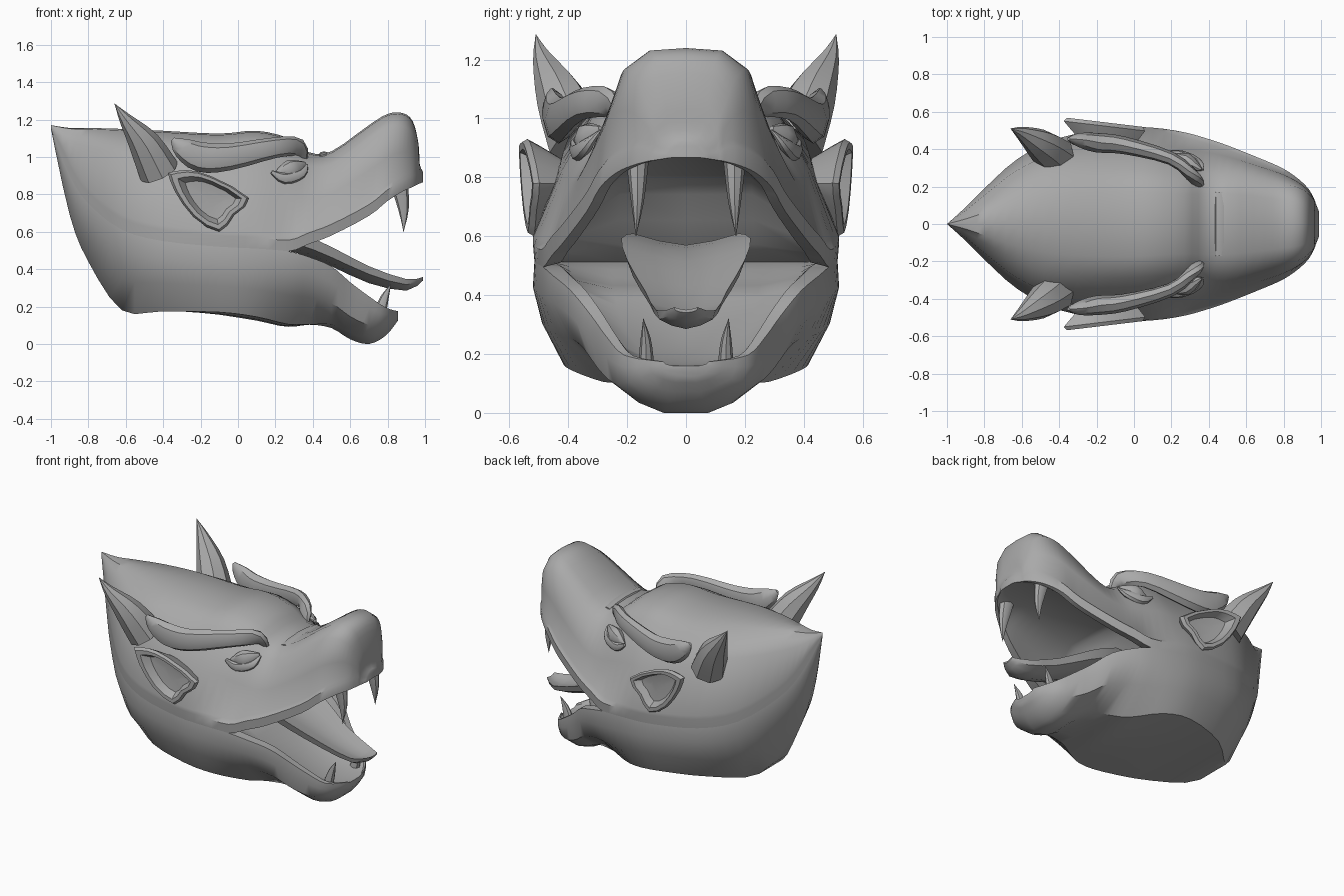
import bpy, bmesh, math
from mathutils import Vector

cube = bpy.data.objects.get("Cube")
if cube:
    bpy.data.objects.remove(cube, do_unlink=True)

grey = bpy.data.materials.new("stone grey")
grey.use_nodes = True
grey.diffuse_color = (0.4, 0.4, 0.4, 1)
bsdf = grey.node_tree.nodes["Principled BSDF"]
bsdf.inputs["Base Color"].default_value = grey.diffuse_color


def smooth_rows(rows, steps):
    """Catmull-Rom interpolation through rows of numbers."""
    out = []
    for i in range(len(rows) - 1):
        a, b, c, d = (rows[min(max(i + k, 0), len(rows) - 1)] for k in (-1, 0, 1, 2))
        for s in range(steps):
            t = s / steps
            out.append([0.5 * (2 * q + (r - p) * t + (2 * p - 5 * q + 4 * r - u) * t * t
                               + (3 * q - p - 3 * r + u) * t ** 3)
                        for p, q, r, u in zip(a, b, c, d)])
    return out + [list(rows[-1])]


def skin(name, rings, angle=40):
    """Join closed rings of points into one capped surface."""
    bm = bmesh.new()
    loops = [[bm.verts.new(p) for p in ring] for ring in rings]
    n = len(loops[0])
    for a, b in zip(loops, loops[1:]):
        for i in range(n):
            bm.faces.new((a[i], a[(i + 1) % n], b[(i + 1) % n], b[i]))
    bm.faces.new(loops[0])
    bm.faces.new(loops[-1])
    bmesh.ops.remove_doubles(bm, verts=bm.verts, dist=0.0005)
    bmesh.ops.recalc_face_normals(bm, faces=bm.faces)
    mesh = bpy.data.meshes.new(name)
    bm.to_mesh(mesh)
    bm.free()
    ob = bpy.data.objects.new(name, mesh)
    bpy.context.collection.objects.link(ob)
    mesh.materials.append(grey)
    bpy.ops.object.select_all(action='DESELECT')
    ob.select_set(True)
    bpy.context.view_layer.objects.active = ob
    bpy.ops.object.shade_smooth_by_angle(angle=math.radians(angle))


def mirrored(half, x):
    """Full ring from a half section that starts and ends on the centre line."""
    return [(x, y, z) for y, z in half] + [(x, -y, z) for y, z in half[-2:0:-1]]


def both_sides(name, rings, angle=40):
    for side, s in (("left", 1), ("right", -1)):
        skin(f"{side}_{name}", [[(p[0], p[1] * s, p[2]) for p in r] for r in rings], angle)


def tube(path, flat, sides=8):
    """Rings around a path of (x, y, z, radius); flat squashes them sideways."""
    pts = smooth_rows(path, 3)
    rings = []
    for i, p in enumerate(pts):
        d = Vector(pts[min(i + 1, len(pts) - 1)][:3]) - Vector(pts[max(i - 1, 0)][:3])
        d.normalize()
        side = Vector((0, 1, 0))
        side = (side - d * side.dot(d)).normalized()
        up = d.cross(side)
        r = max(p[3], 0.001)
        rings.append([Vector(p[:3]) + (side * math.cos(a) * flat + up * math.sin(a)) * r
                      for a in (2 * math.pi * k / sides for k in range(sides))])
    return rings


def clamp(v):
    return min(max(v, 0), 1)


def mouth_gap(x):
    """0 inside the closed head, 1 where the mouth is fully open."""
    return clamp((x - .05) / .2)


# Back of head, shared by both halves: x, top z, top width, width, mouth line z
back = [(-1, 1.17, 0, 0, 1.155), (-.9, 1.155, .045, .09, .9), (-.8, 1.155, .1, .19, .75),
        (-.62, 1.15, .2, .35, .61), (-.4, 1.14, .27, .46, .55), (-.1, 1.125, .29, .515, .52),
        (.1, 1.14, .28, .515, .51), (.27, 1.1, .265, .49, .495)]
# Snout: same columns
snout = [(.38, 1.025, .27, .46, .535), (.5, 1.03, .27, .42, .58), (.7, 1.17, .235, .34, .685),
         (.8, 1.23, .215, .295, .765), (.88, 1.235, .195, .24, .815), (.935, 1.19, .16, .185, .84),
         (.965, 1.07, .12, .13, .855), (.972, .96, .09, .11, .858), (.99, .92, .035, .065, .865)]


def upper_ring(x, zt, wt, w, zm):
    palate = .868 - .07 * ((.99 - x) / .72) ** 2
    rise = (palate - zm) * mouth_gap(x)
    zs = zm + (zt - zm) * (.5 + .25 * clamp(-2 * x))
    drop, lip = min(.07, (zt - zs) * .5), min(.06, (zs - zm) * .4)
    # The lip stands slightly proud of the snout wall
    groove = 1 - .06 * mouth_gap(x)
    return mirrored([(0, zt), (wt * .6, zt - drop * .12), (wt, zt - drop),
                     (.4 * wt + .6 * w, zs), (w * groove, zm + lip * 1.4), (w, zm + lip),
                     (w * .99, zm), (w * .87, zm + rise * .05), (w * .78, zm + rise * .6),
                     (w * .45, zm + rise), (0, zm + rise)], x)


skin("upper_head", [upper_ring(*r) for r in smooth_rows(back + snout, 3)], 45)

# Neck base under the back of the head: base width, base z
base = [(0, 1.15), (.005, .69), (.02, .44), (.12, .18), (.31, .175), (.41, .17), (.39, .145),
        (.28, .105)]
# Lower jaw: x, width, lip z, base width, base z
jaw = [(.38, .455, .465, .22, .105), (.5, .395, .415, .2, .085), (.6, .325, .33, .18, .025),
       (.7, .27, .255, .15, 0), (.79, .21, .195, .11, .045), (.855, .09, .175, .06, .125)]


def lower_ring(x, w, zm, yb, zb):
    floor = .16 + .26 * clamp((.855 - x) / .585) ** 1.7
    gap = mouth_gap(x)
    fall = (floor - zm) * gap
    h = zm - zb
    sag = .02 * clamp((x + .3) / .3) * (1 - clamp((x - .2) / .2))
    chin = clamp((x - .4) / .2)
    return mirrored([(0, zm + fall), (w * .5, zm + fall), (w * .76, zm + fall * .6), (w * .86, zm),
                     (w * .99, zm), (w, zm - h * .25),
                     (yb + (w - yb) * (.7 + .1 * chin), zm - h * .6),
                     (yb, zb + h * .12 * chin), (yb * .5, zb - sag * .7), (0, zb - sag)], x)


lower = [(b[0], b[3], b[4], *n) for b, n in zip(back, base)] + jaw
skin("lower_head", [lower_ring(*r) for r in smooth_rows(lower, 3)], 38)

# Grooved tongue: x, half width, middle z, thickness
tongue = [(.15, .18, .57, .05), (.32, .22, .545, .06), (.5, .2, .475, .06), (.7, .14, .385, .06),
          (.9, .1, .325, .04), (.99, .04, .35, .01)]
skin("tongue", [mirrored([(0, z), (w * .5, z + w * .08), (w, z + w * .22), (w * .9, z - t * .2),
                          (w * .5, z - t * .7), (0, z - t)], x)
                for x, w, z, t in smooth_rows(tongue, 2)])

# Fangs
both_sides("upper_fang", tube([(.86, .165, .87, .05), (.885, .165, .72, .028),
                               (.885, .17, .6, 0)], .8))
both_sides("lower_fang", tube([(.76, .135, .17, .033), (.785, .137, .25, .022),
                               (.818, .145, .32, 0)], .8))

# Horns
both_sides("horn", tube([(-.42, .36, .92, .11), (-.5, .425, 1.07, .085), (-.6, .485, 1.2, .036),
                         (-.66, .51, 1.285, 0)], 1))

# Brow ridges sweeping from the temples to the bridge of the nose
both_sides("brow", tube([(-.35, .455, 1.095, .012), (-.3, .45, 1.05, .055), (-.2, .435, 1, .08),
                         (-.05, .42, 1, .072), (.2, .35, 1.05, .055), (.32, .25, 1.05, .05),
                         (.35, .2, .97, .02)], .65))

# Eyes and lower lids
both_sides("eye", tube([(.2, .36, .91, .01), (.28, .335, .935, .05), (.36, .29, .965, .01)], .9))
both_sides("eyelid", tube([(.18, .385, .92, .01), (.25, .37, .885, .03), (.34, .335, .91, .025),
                           (.37, .29, .96, .005)], .8))

# Cupped ears: outline in x and z, ringed from root to rim to hollow
outline = [(-.375, .915), (-.28, .93), (-.15, .9), (.06, .78), (-.02, .69), (-.1, .6),
           (-.24, .68), (-.34, .82)]
outline = smooth_rows(outline + outline[:1], 2)[:-1]


def ear_ring(scale, shift):
    pts = [(-.13 + (x + .13) * scale, .775 + (z - .775) * scale) for x, z in outline]
    return [(x, .525 - .12 * x + shift, z) for x, z in pts]


both_sides("ear", [ear_ring(.6, -.12), ear_ring(.85, -.06), ear_ring(1, -.02), ear_ring(.93, 0),
                   ear_ring(.78, 0), ear_ring(.62, -.045), ear_ring(.3, -.05)], 35)

# Wrinkle folds across the bridge of the nose
for name, x, z in (("rear", .46, 1.01), ("front", .55, 1.03)):
    skin(f"{name}_nose_fold", [[(x + .03 * math.cos(k * math.pi / 4), y,
                                 z - .6 * y * y + .02 * math.sin(k * math.pi / 4))
                                for k in range(8)] for y in (-.17, -.1, 0, .1, .17)])
